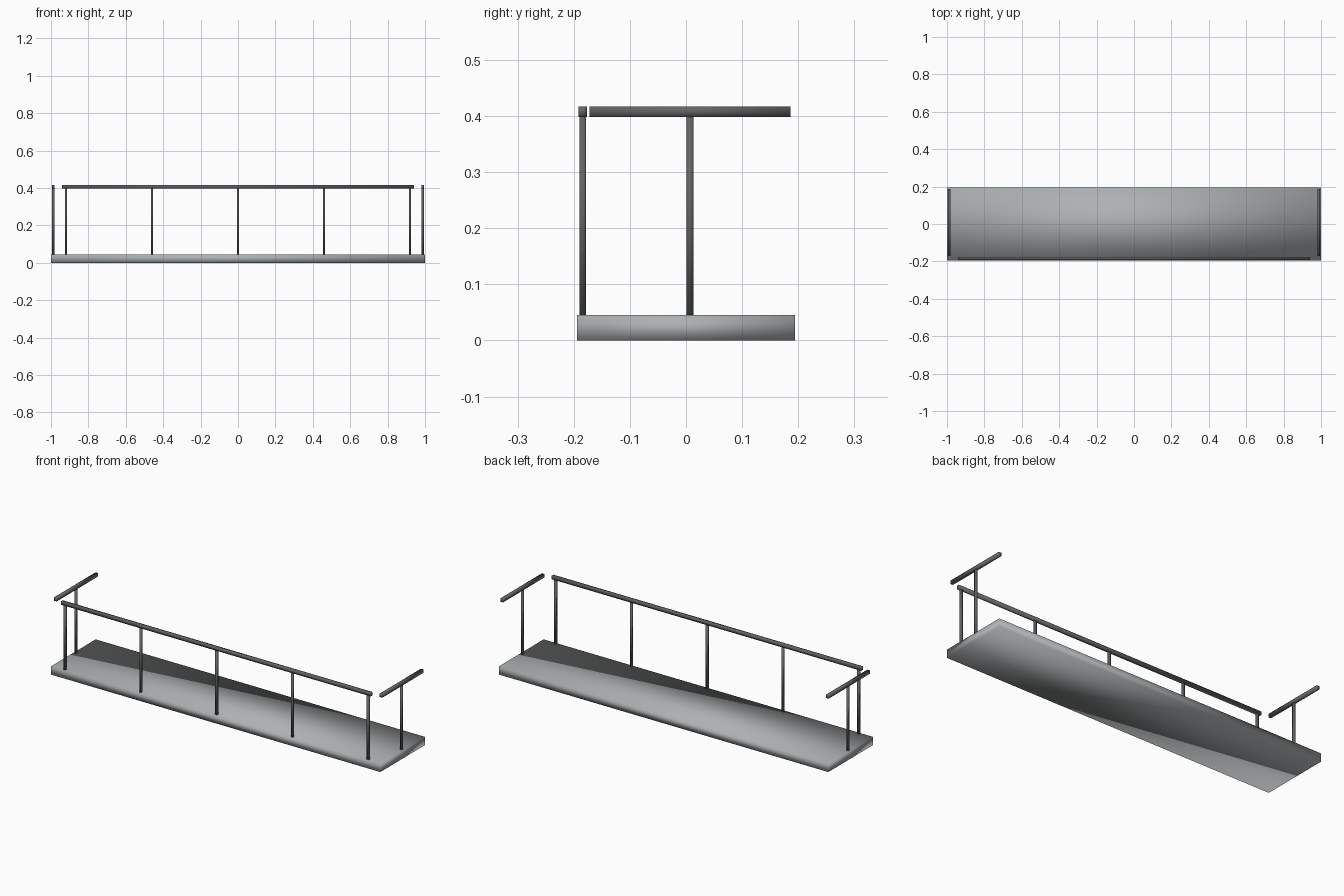
import bpy
import bmesh
from mathutils import Vector

default = bpy.data.objects.get("Cube")
if default:
    bpy.data.objects.remove(default, do_unlink=True)


def material(name, colour):
    mat = bpy.data.materials.new(name)
    mat.use_nodes = True
    mat.diffuse_color = colour
    mat.node_tree.nodes["Principled BSDF"].inputs["Base Color"].default_value = colour
    return mat


concrete = material("pale grey", (0.42, 0.44, 0.45, 1))
metal = material("dark grey", (0.12, 0.125, 0.13, 1))


def box(name, centre, size, mat):
    """A box shaded smoothly across its shared corners."""
    bm = bmesh.new()
    bmesh.ops.create_cube(bm, size=1)
    bmesh.ops.scale(bm, vec=Vector(size), verts=bm.verts)
    for face in bm.faces:
        face.smooth = True
    mesh = bpy.data.meshes.new(name)
    bm.to_mesh(mesh)
    bm.free()
    mesh.materials.append(mat)
    obj = bpy.data.objects.new(name, mesh)
    obj.location = centre
    bpy.context.collection.objects.link(obj)
    return obj


SLAB_TOP = 0.045
RAIL_BOTTOM, RAIL_TOP = 0.398, 0.417
RAIL_Z = (RAIL_BOTTOM + RAIL_TOP) / 2
RAIL_H = RAIL_TOP - RAIL_BOTTOM
RAIL_W, POST_W = 0.015, 0.012
FRONT_Y, END_X = -0.184, 0.988


def post(name, x, y):
    height = RAIL_BOTTOM - SLAB_TOP
    box(name, (x, y, SLAB_TOP + height / 2), (POST_W, POST_W, height), metal)


# Floor slab
box("balcony_slab", (0, 0, SLAB_TOP / 2), (2, 0.388, SLAB_TOP), concrete)

# Front railing with five evenly spaced posts
box("front_rail", (0, FRONT_Y, RAIL_Z), (1.88, RAIL_W, RAIL_H), metal)
for i in range(5):
    post(f"front_post_{i + 1}", (i - 2) * 0.46, FRONT_Y)

# End railings, each on a single post
for side, sign in (("left", 1), ("right", -1)):
    box(f"{side}_end_rail", (sign * END_X, 0.007, RAIL_Z), (RAIL_W, 0.358, RAIL_H), metal)
    post(f"{side}_end_post", sign * END_X, 0.007)
